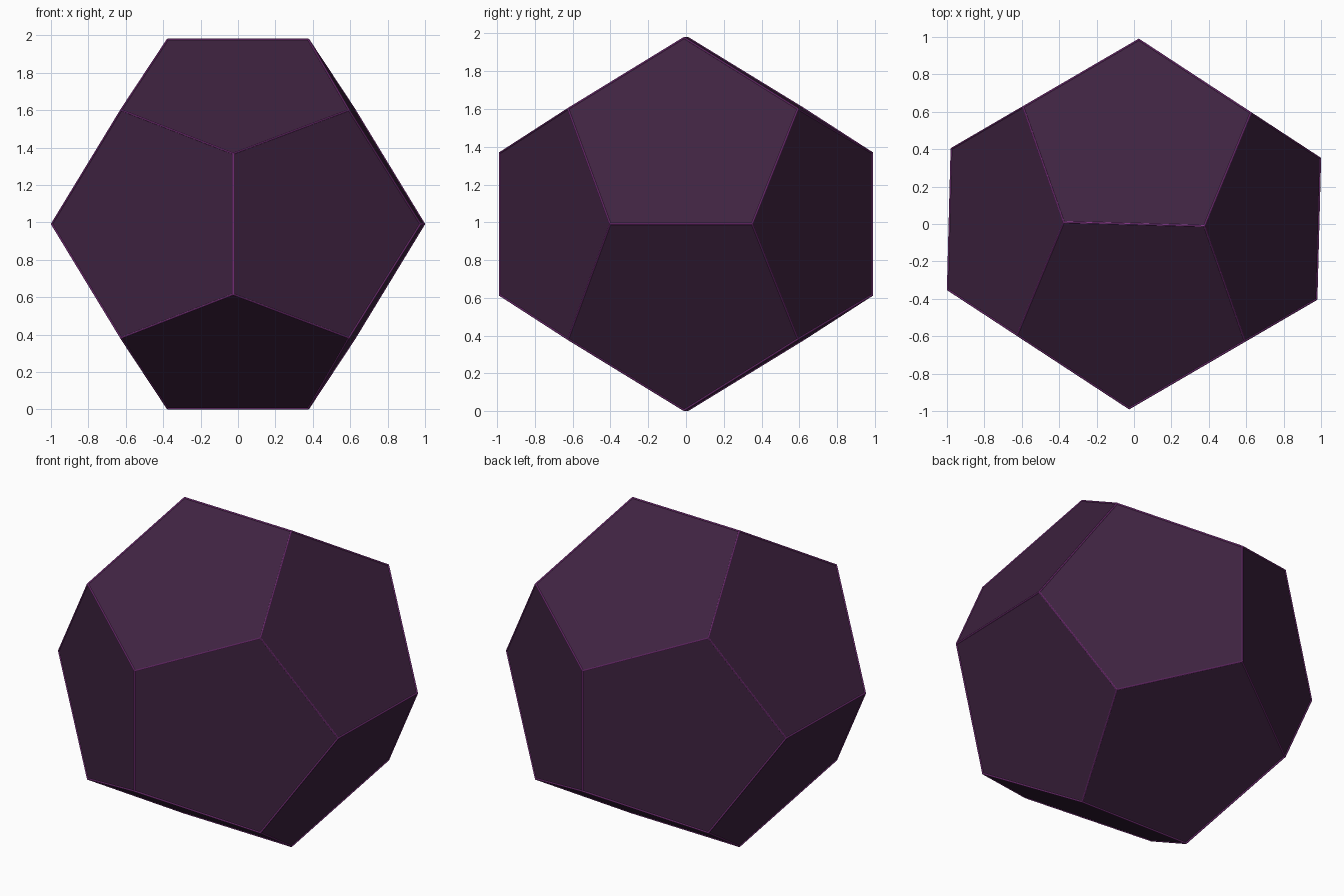
import bpy, bmesh, math
from mathutils import Vector, Matrix

if "Cube" in bpy.data.objects:
    bpy.data.objects.remove(bpy.data.objects["Cube"])

PHI = (1 + 5 ** 0.5) / 2
EDGE_R = 0.005                     # radius of the thin edge rods
S = 0.986 / PHI                    # half height of the solid = 0.986
PLACE = Matrix.Translation((0, 0, 0.986 + EDGE_R)) @ Matrix.Rotation(math.radians(-1.5), 4, 'Z')


def material(name, color):
    m = bpy.data.materials.new(name)
    m.diffuse_color = (*color, 1)
    m.use_nodes = True
    m.node_tree.nodes["Principled BSDF"].inputs["Base Color"].default_value = m.diffuse_color
    return m


def add_object(name, bm, mat):
    me = bpy.data.meshes.new(name)
    bm.to_mesh(me)
    bm.free()
    me.materials.append(mat)
    ob = bpy.data.objects.new(name, me)
    bpy.context.collection.objects.link(ob)
    return ob


# Dodecahedron corners: cube corners plus three golden rectangles
signs = (-1, 1)
corners = [Vector((x, y, z)) for x in signs for y in signs for z in signs]
for a in signs:
    for b in signs:
        p, q = a / PHI, b * PHI
        corners += [Vector((p, 0, q)), Vector((q, p, 0)), Vector((0, q, p))]
corners = [PLACE @ (c * S) for c in corners]

# Solid body with twelve flat pentagons
bm = bmesh.new()
for c in corners:
    bm.verts.new(c)
bmesh.ops.convex_hull(bm, input=bm.verts)
bmesh.ops.dissolve_limit(bm, angle_limit=0.05, verts=bm.verts, edges=bm.edges)
bmesh.ops.recalc_face_normals(bm, faces=bm.faces)
segments = [(e.verts[0].co.copy(), e.verts[1].co.copy()) for e in bm.edges]
add_object("dodecahedron_body", bm, material("dark_purple", (0.05, 0.017, 0.053)))

# Thin rods along all thirty edges
rods = bmesh.new()
for a, b in segments:
    d = b - a
    m = Matrix.Translation((a + b) / 2) @ d.to_track_quat('Z', 'Y').to_matrix().to_4x4()
    bmesh.ops.create_cone(rods, cap_ends=True, segments=8, radius1=EDGE_R,
                          radius2=EDGE_R, depth=d.length, matrix=m)
add_object("edge_rods", rods, material("bright_purple", (0.36, 0.06, 0.38)))
